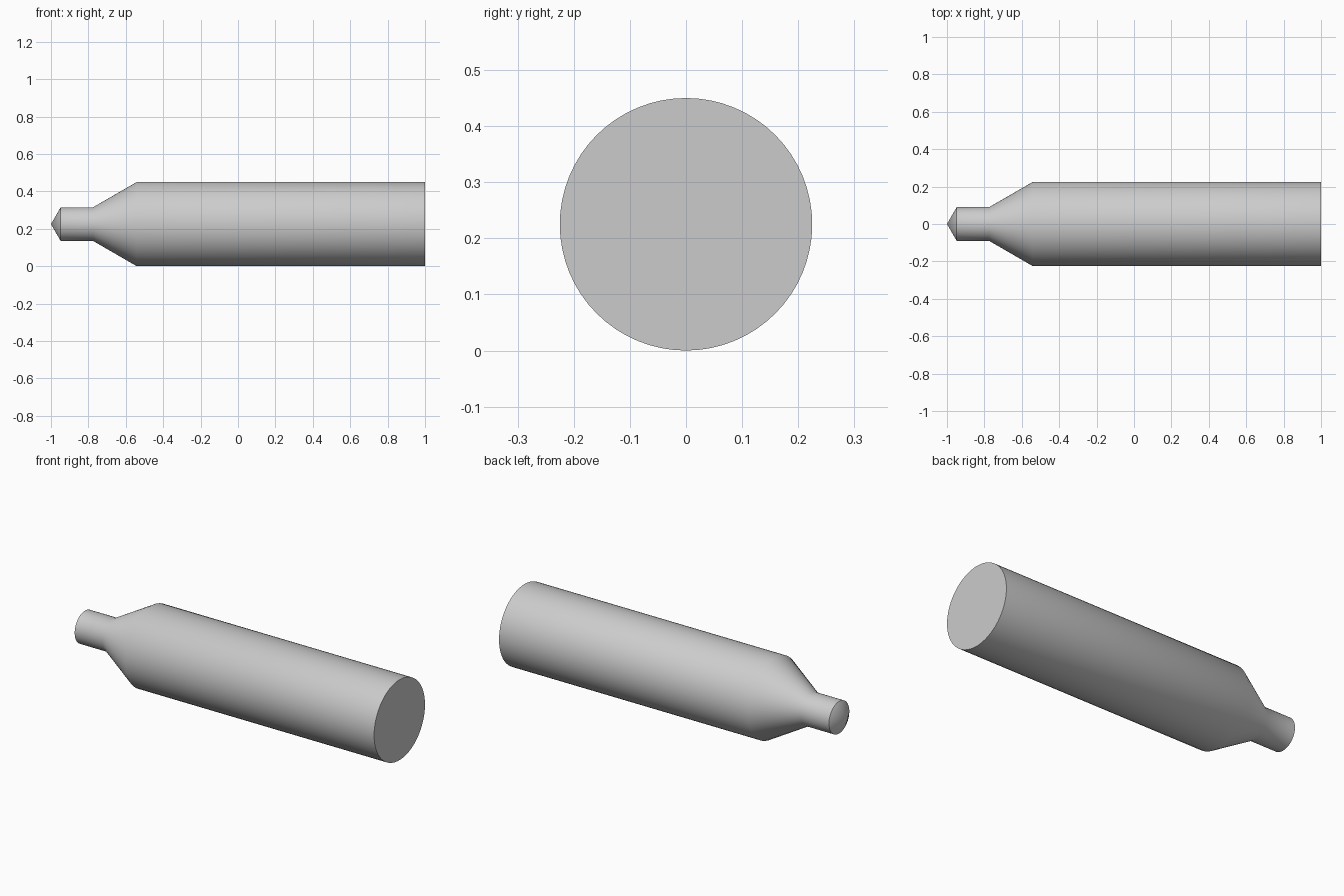
import bpy
import bmesh
from math import radians, tan, tau
from mathutils import Matrix, Vector

cube = bpy.data.objects.get("Cube")
if cube:
    bpy.data.objects.remove(cube, do_unlink=True)

BODY_R, NECK_R = 0.225, 0.09
SEGMENTS = 64
SLOPE = tan(radians(30))

# Grey metal
metal = bpy.data.materials.new("grey metal")
metal.use_nodes = True
grey = (0.6, 0.6, 0.6, 1)
metal.diffuse_color = grey
metal.node_tree.nodes["Principled BSDF"].inputs["Base Color"].default_value = grey

# Half profile along x: point, neck, shoulder, shank, flat end
neck_end = -0.775
profile = [
    (-1, 0),
    (-1 + NECK_R * SLOPE, NECK_R),
    (neck_end, NECK_R),
    (neck_end + (BODY_R - NECK_R) / SLOPE, BODY_R),
    (1, BODY_R),
    (1, 0),
]

# Spin the profile around the x axis into one closed solid
bm = bmesh.new()
verts = [bm.verts.new((x, 0, r)) for x, r in profile]
edges = [bm.edges.new(pair) for pair in zip(verts, verts[1:])]
bmesh.ops.spin(bm, geom=verts + edges, cent=(0, 0, 0), axis=(1, 0, 0),
               angle=tau, steps=SEGMENTS, use_merge=True)
bmesh.ops.remove_doubles(bm, verts=bm.verts, dist=0.0001)
bmesh.ops.recalc_face_normals(bm, faces=bm.faces)
bmesh.ops.translate(bm, verts=bm.verts, vec=Vector((0, 0, BODY_R)))

mesh = bpy.data.meshes.new("stepped_shank")
bm.to_mesh(mesh)
bm.free()
mesh.materials.append(metal)
shank = bpy.data.objects.new("stepped_shank", mesh)
bpy.context.collection.objects.link(shank)

# Smooth shoulder, crisp point rim and end rim
bpy.ops.object.select_all(action="DESELECT")
shank.select_set(True)
bpy.context.view_layer.objects.active = shank
bpy.ops.object.shade_smooth_by_angle(angle=radians(40))
